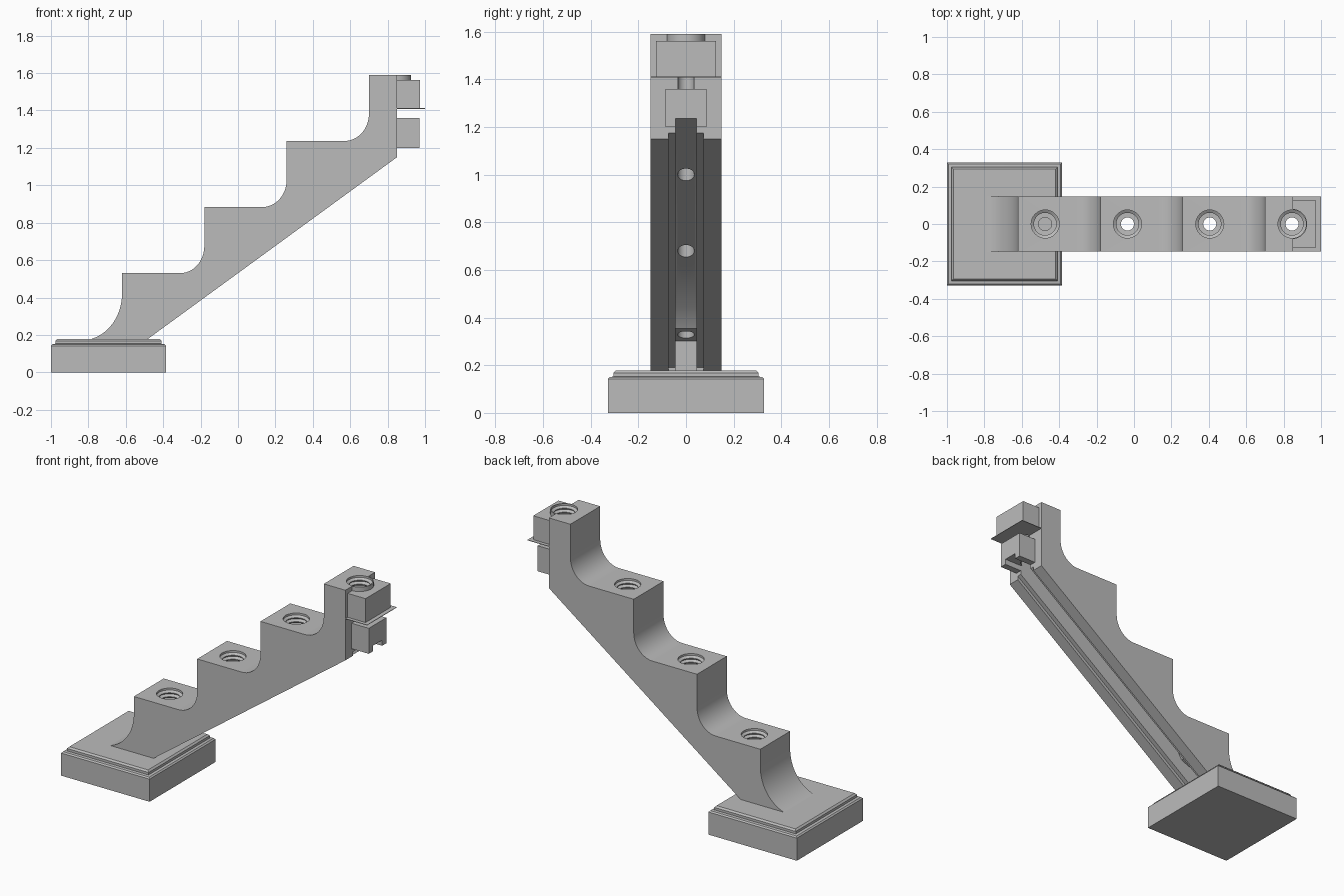
import bpy, bmesh
from math import cos, sin, pi, radians

if "Cube" in bpy.data.objects:
    bpy.data.objects.remove(bpy.data.objects["Cube"], do_unlink=True)

grey = bpy.data.materials.new("plain_grey")
grey.use_nodes = True
grey.diffuse_color = (0.5, 0.5, 0.5, 1)
grey.node_tree.nodes["Principled BSDF"].inputs["Base Color"].default_value = (0.5, 0.5, 0.5, 1)


def finish(name, bm):
    bmesh.ops.recalc_face_normals(bm, faces=bm.faces)
    me = bpy.data.meshes.new(name)
    bm.to_mesh(me)
    bm.free()
    me.materials.append(grey)
    ob = bpy.data.objects.new(name, me)
    bpy.context.collection.objects.link(ob)
    return ob


def loft(name, rings):
    """Closed solid through a stack of equal-sized point rings."""
    bm = bmesh.new()
    loops = [[bm.verts.new(p) for p in ring] for ring in rings]
    n = len(loops[0])
    for a, b in zip(loops, loops[1:]):
        for i in range(n):
            j = (i + 1) % n
            bm.faces.new((a[i], a[j], b[j], b[i]))
    bm.faces.new(loops[0])
    bm.faces.new(loops[-1])
    return finish(name, bm)


def extrude(name, pts, half):
    """Side profile in x, z extruded across y."""
    return loft(name, [[(x, y, z) for x, z in pts] for y in (-half, half)])


def box(name, x0, x1, half, z0, z1):
    return extrude(name, [(x0, z0), (x1, z0), (x1, z1), (x0, z1)], half)


def lathe(name, x, profile, n=32):
    return loft(name, [[(x + r * cos(2 * pi * i / n), r * sin(2 * pi * i / n), z)
                        for i in range(n)] for r, z in profile])


def combine(ob, tool, operation):
    mod = ob.modifiers.new(operation, "BOOLEAN")
    mod.operation, mod.solver, mod.object = operation, "EXACT", tool
    bpy.context.view_layer.objects.active = ob
    bpy.ops.object.modifier_apply(modifier=mod.name)
    bpy.data.objects.remove(tool, do_unlink=True)


def arc(cx, cz, rx, rz, a0, a1, n=12):
    return [(cx + rx * cos(radians(a0 + (a1 - a0) * i / n)),
             cz + rz * sin(radians(a0 + (a1 - a0) * i / n))) for i in range(n + 1)]


RUN, RISE = 0.44, 0.3535
STEP_X, STEP_Z = -0.62, 0.53
END_X, WIDTH = 0.85, 0.148
SLOPE = 0.97 / 1.33


def under(x, lift=0):
    """Height of the sloping underside."""
    return 0.18 + SLOPE * (x + 0.48) + lift


# Base block with a stepped, bevelled top
base = loft("base", [[(sx * (0.3075 - inset) - 0.6925, sy * (0.328 - inset), z)
                      for sx, sy in ((-1, -1), (1, -1), (1, 1), (-1, 1))]
                     for inset, z in ((0, 0), (0, 0.142), (0.008, 0.15), (0.024, 0.153),
                                      (0.024, 0.168), (0.034, 0.178))])

# Stepped arm with coved risers
profile = arc(STEP_X - 0.22, 0.42, 0.22, 0.25, -78, 0)
for k in range(4):
    x, z = STEP_X + k * RUN, STEP_Z + k * RISE
    profile.append((x, z))
    if k < 3:
        profile += arc(x + RUN - 0.13, z + 0.145, 0.13, 0.145, -90, 0)
profile += [(END_X, STEP_Z + 3 * RISE), (END_X, under(END_X)), (-0.48, 0.18), (-0.49, 0.172)]
arm = extrude("stepped_arm", profile, WIDTH)

# Stepped slot along the underside, with a pocket at the foot
ledge = extrude("ledge_cutter", [(0.9, under(0.9, 0.025)), (-0.5, under(-0.5, 0.025)),
                                 (-0.5, 0.1), (0.9, under(0.9, -0.1))], 0.073)
combine(arm, ledge, "DIFFERENCE")
slot = extrude("slot_cutter", [(0.9, under(0.9, 0.175)), (-0.36, under(-0.36, 0.175)),
                               (-0.41, 0.355), (-0.54, 0.302), (-0.54, 0.1), (-0.4, 0.1),
                               (0.9, under(0.9, -0.1))], 0.045)
combine(arm, slot, "DIFFERENCE")

# Coupling blocks, thin flange and bore collar on the upper end
top = STEP_Z + 3 * RISE
HOLE_X = STEP_X + 0.145
lower = box("lower_block", END_X - 0.002, 0.97, 0.087, 1.2, 1.36)
combine(lower, box("notch_cutter", 0.8, 1.1, 0.045, 1.1, 1.235), "DIFFERENCE")
combine(arm, lower, "UNION")
combine(arm, box("upper_block", 0.83, 0.974, 0.125, 1.41, 1.562), "UNION")
combine(arm, box("flange", 0.83, 1.0, WIDTH - 0.001, 1.409, 1.412), "UNION")
combine(arm, lathe("collar", HOLE_X + 3 * RUN, [(0.081, 1.5), (0.081, top - 0.0005)]), "UNION")

# Threaded bores running down to the slot
for k in range(4):
    z = STEP_Z + k * RISE
    bore = [(0.075, z + 0.02), (0.075, z - 0.012)]
    for i in range(5):
        d = z - 0.012 - 0.025 * i
        bore += [(0.06, d - 0.01), (0.06, d - 0.014), (0.074, d - 0.024)]
    bore += [(0.06, z - 0.148), (0.035, z - 0.149), (0.035, z - 0.45)]
    combine(arm, lathe("bore_cutter", HOLE_X + k * RUN, bore), "DIFFERENCE")

# Smooth the coves, keep the edges sharp
bpy.ops.object.select_all(action="DESELECT")
for ob in (base, arm):
    ob.select_set(True)
bpy.context.view_layer.objects.active = arm
bpy.ops.object.shade_smooth_by_angle(angle=radians(25))
